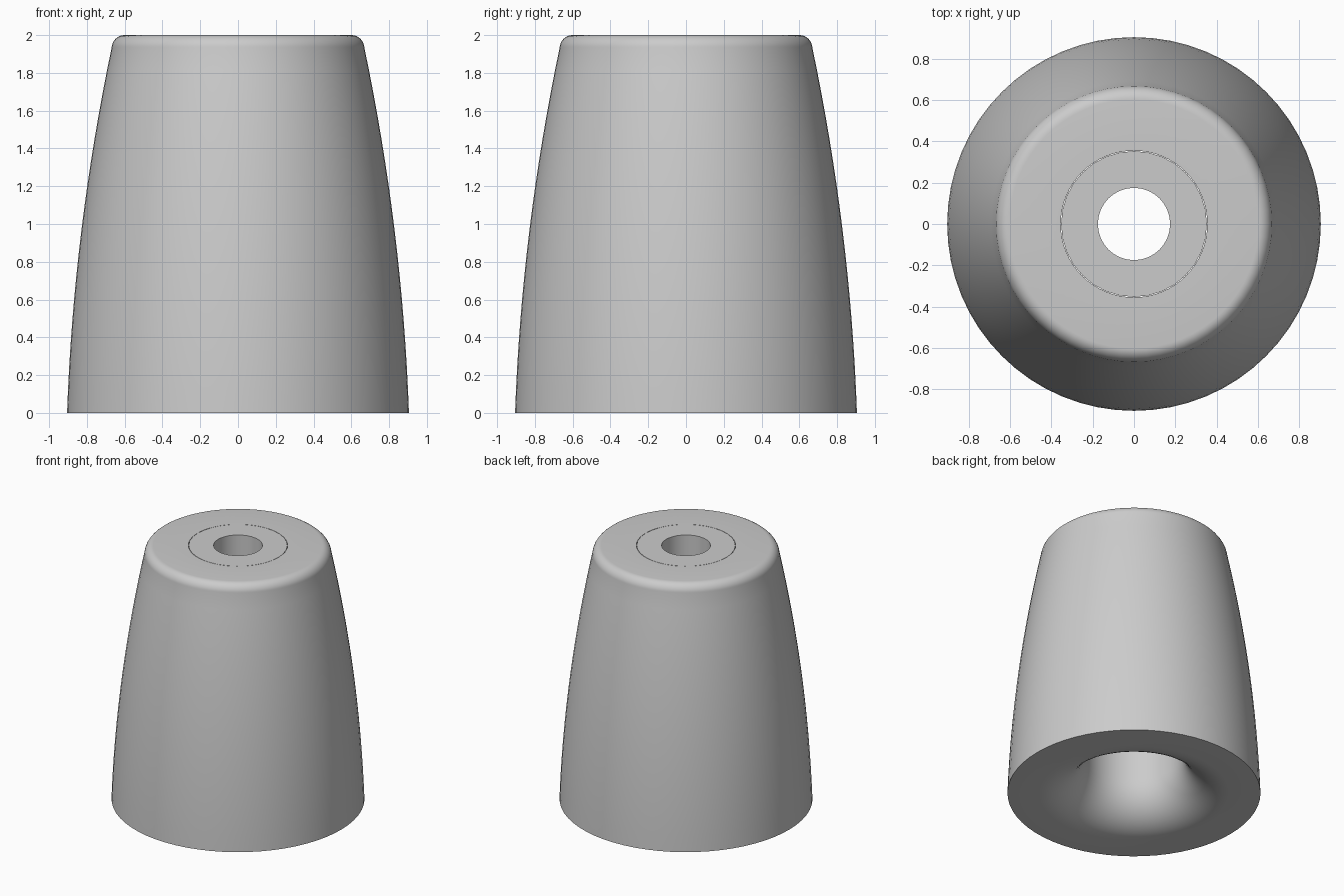
import bpy
import bmesh
from math import sin, cos, pi, radians

cube = bpy.data.objects.get("Cube")
if cube:
    bpy.data.objects.remove(cube, do_unlink=True)

GREY = (0.6, 0.6, 0.6, 1)
grey = bpy.data.materials.new("plain grey")
grey.use_nodes = True
grey.diffuse_color = GREY
grey.node_tree.nodes["Principled BSDF"].inputs["Base Color"].default_value = GREY


def arc(cr, cz, rr, rz, start, end, steps):
    """Elliptical arc in the (radius, height) plane, angles in degrees."""
    angles = [radians(start + (end - start) * i / steps) for i in range(steps + 1)]
    return [(cr + rr * cos(a), cz + rz * sin(a)) for a in angles]


def lathe(name, profile, sides):
    """Revolve a closed (radius, height) profile around the z axis."""
    bm = bmesh.new()
    verts = [bm.verts.new((r, 0, z)) for r, z in profile]
    edges = [bm.edges.new((v, verts[(i + 1) % len(verts)])) for i, v in enumerate(verts)]
    bmesh.ops.spin(bm, geom=verts + edges, cent=(0, 0, 0), axis=(0, 0, 1),
                   angle=2 * pi, steps=sides, use_merge=True)
    bmesh.ops.remove_doubles(bm, verts=bm.verts, dist=0.0001)
    bmesh.ops.recalc_face_normals(bm, faces=bm.faces)
    mesh = bpy.data.meshes.new(name)
    bm.to_mesh(mesh)
    bm.free()
    mesh.materials.append(grey)
    obj = bpy.data.objects.new(name, mesh)
    bpy.context.collection.objects.link(obj)
    bpy.ops.object.select_all(action="DESELECT")
    obj.select_set(True)
    bpy.context.view_layer.objects.active = obj
    bpy.ops.object.shade_smooth_by_angle(angle=radians(35))
    return obj


# Tapered body: bulging wall, rounded top rim, straight bore, flared mouth below
BORE = 0.355
FLARE = 0.325
heights = [1.935 * i / 16 for i in range(17)]
wall = [(0.905 - 0.035 * z - 0.045 * z * z, z) for z in heights]
top_rim = arc(0.603, 1.925, 0.067, 0.075, 14, 90, 7)
mouth = arc(BORE + FLARE, FLARE, FLARE, FLARE, 180, 270, 12)
lathe("tapered_body", wall + top_rim + [(BORE, 2.0)] + mouth, 64)

# Sleeve with the small hole, flush with the top
lathe("top_sleeve", [(0.175, 1.6), (0.353, 1.6), (0.353, 2.0), (0.175, 2.0)], 32)
